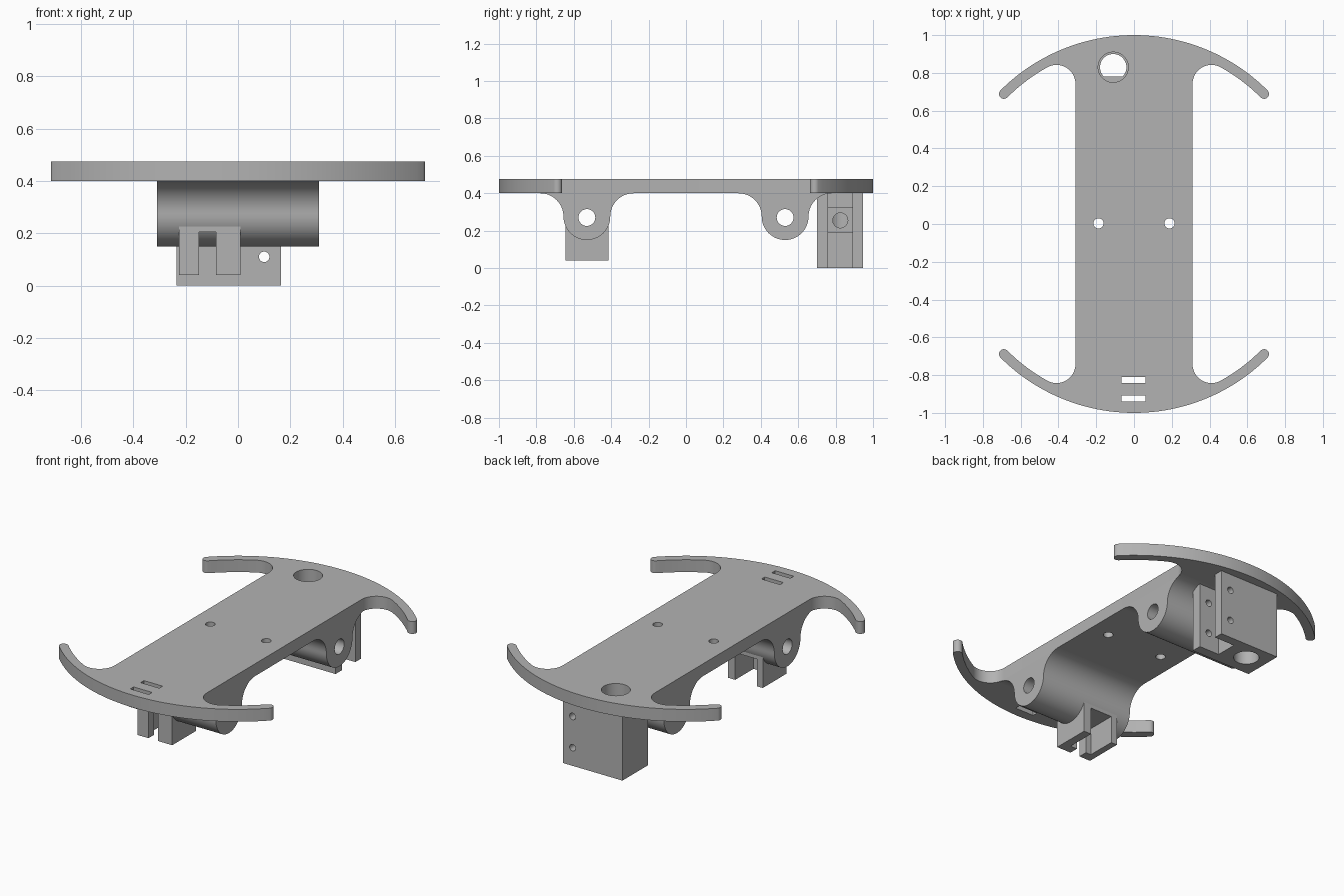
import bpy, bmesh
from math import sin, cos, pi, radians, hypot, atan2
from mathutils import Matrix, Vector

cube = bpy.data.objects.get("Cube")
if cube:
    bpy.data.objects.remove(cube, do_unlink=True)

grey = bpy.data.materials.new("grey_plastic")
grey.use_nodes = True
colour = (0.45, 0.45, 0.45, 1)
grey.diffuse_color = colour
grey.node_tree.nodes["Principled BSDF"].inputs["Base Color"].default_value = colour


def finish(name, bm):
    bmesh.ops.recalc_face_normals(bm, faces=bm.faces)
    mesh = bpy.data.meshes.new(name)
    bm.to_mesh(mesh)
    bm.free()
    mesh.materials.append(grey)
    obj = bpy.data.objects.new(name, mesh)
    bpy.context.collection.objects.link(obj)
    return obj


def prism(name, points, axis, start, end):
    """Extrude a 2D outline along x (outline in y, z) or z (outline in x, y)."""
    place = (lambda a, b: (start, a, b)) if axis == "x" else (lambda a, b: (a, b, start))
    step = Vector((end - start, 0, 0)) if axis == "x" else Vector((0, 0, end - start))
    bm = bmesh.new()
    face = bm.faces.new([bm.verts.new(place(a, b)) for a, b in points])
    moved = bmesh.ops.extrude_face_region(bm, geom=[face])["geom"]
    bmesh.ops.translate(bm, vec=step, verts=[v for v in moved if isinstance(v, bmesh.types.BMVert)])
    return finish(name, bm)


def box(name, x, y, z):
    return prism(name, [(x[0], y[0]), (x[1], y[0]), (x[1], y[1]), (x[0], y[1])], "z", *z)


def rod(name, centre, radius, length, axis="z"):
    turn = {"x": Matrix.Rotation(pi / 2, 4, "Y"), "y": Matrix.Rotation(pi / 2, 4, "X"),
            "z": Matrix()}[axis]
    bm = bmesh.new()
    bmesh.ops.create_cone(bm, cap_ends=True, segments=40, radius1=radius, radius2=radius,
                          depth=length, matrix=Matrix.Translation(centre) @ turn)
    return finish(name, bm)


def cut(target, cutters):
    bpy.context.view_layer.objects.active = target
    for cutter in cutters:
        mod = target.modifiers.new("cut", "BOOLEAN")
        mod.operation, mod.solver, mod.object = "DIFFERENCE", "EXACT", cutter
        bpy.ops.object.modifier_apply(modifier=mod.name)
    for cutter in cutters:
        bpy.data.objects.remove(cutter, do_unlink=True)


def arc(cx, cy, r, a0, a1, n):
    return [(cx + r * cos(a0 + (a1 - a0) * i / n), cy + r * sin(a0 + (a1 - a0) * i / n))
            for i in range(n + 1)]


# Deck plate: straight body, filleted into curved bumper arms with round tips
HALF, TOP, UNDER = 0.31, 0.475, 0.4
inner, fillet = 0.948, 0.1
fx = HALF + fillet
fy = ((inner - fillet) ** 2 - fx ** 2) ** 0.5
meet = atan2(fy, fx)
tip_angle, tip_r = radians(45), (1 - inner) / 2
tip = (inner + tip_r) * cos(tip_angle)
quarter = arc(fx, fy, fillet, pi, meet, 14)
quarter += arc(0, 0, inner, meet, tip_angle, 10)[1:]
quarter += arc(tip, tip, tip_r, tip_angle - pi, tip_angle, 10)[1:]
quarter += arc(0, 0, 1, tip_angle, pi / 2, 24)[1:]
half = quarter + [(-x, y) for x, y in quarter[-2::-1]]
outline = half + [(x, -y) for x, y in half[::-1]]
plate = prism("deck_plate", outline, "z", UNDER, TOP)

TUBE = (-0.11, 0.83)
cutters = [rod("tube_hole", (*TUBE, TOP), 0.08, 0.3)]
cutters += [rod("screw_hole", (x, 0.003, TOP), 0.027, 0.3) for x in (-0.188, 0.188)]
cutters += [box("strap_slot", (-0.065, 0.06), (y - 0.016, y + 0.016), (0.3, 0.6))
            for y in (-0.825, -0.925)]
cut(plate, cutters)

# Axle housings: rounded lugs flaring into the underside of the deck
AXLE_Y, AXLE_Z, LUG = 0.53, 0.275, 0.125


def axle_hole(y):
    return rod("axle_hole", (0, y, AXLE_Z - 0.005), 0.045, 1, "x")


# Pen-shaped pocket of the front bracket: wide from the rear, narrow slot to the front
def bracket_pocket():
    return [box("pocket", (-0.185, -0.04), (-0.59, -0.38), (-0.1, 0.205)),
            box("slot", (-0.15, -0.085), (-0.7, -0.58), (-0.1, 0.205))]


housings = []
for name, y in (("front_axle_housing", -AXLE_Y), ("rear_axle_housing", AXLE_Y)):
    profile = arc(y - 2 * LUG, AXLE_Z, LUG, pi / 2, 0, 14)
    profile += arc(y, AXLE_Z, LUG, pi, 2 * pi, 28)[1:]
    profile += arc(y + 2 * LUG, AXLE_Z, LUG, pi, pi / 2, 14)[1:]
    housing = prism(name, profile, "x", -HALF, HALF)
    cut(housing, [axle_hole(y)] + (bracket_pocket() if y < 0 else []))
    housings.append(housing)

# Front bracket hanging from the front housing
bracket = box("front_bracket", (-0.225, 0.01), (-0.645, -0.415), (0.04, AXLE_Z))
cut(bracket, [axle_hole(-AXLE_Y)] + bracket_pocket())

# Rear sensor block: vertical tube, open-ended slot, square pocket and screw holes
block = box("rear_sensor_block", (-0.235, 0.165), (0.7, 0.945), (0, UNDER))
cutters = [rod("tube", (*TUBE, 0.2), 0.07, 1),
           box("board_slot", (0.03, 0.3), (0.76, 0.89), (-0.1, 0.6)),
           box("sensor_pocket", (0, 0.1), (0.76, 0.89), (0.19, 0.32)),
           rod("sensor_hole", (-0.02, 0.825, 0.255), 0.04, 0.16, "x")]
cutters += [rod("board_screw", (0.1, 0.83, z), 0.02, 0.6, "y") for z in (0.11, 0.3)]
cut(block, cutters)

# Smooth the curved walls, keep edges crisp
bpy.ops.object.select_all(action="DESELECT")
for obj in [plate, bracket, block] + housings:
    obj.select_set(True)
bpy.context.view_layer.objects.active = plate
bpy.ops.object.shade_smooth_by_angle(angle=radians(30))
